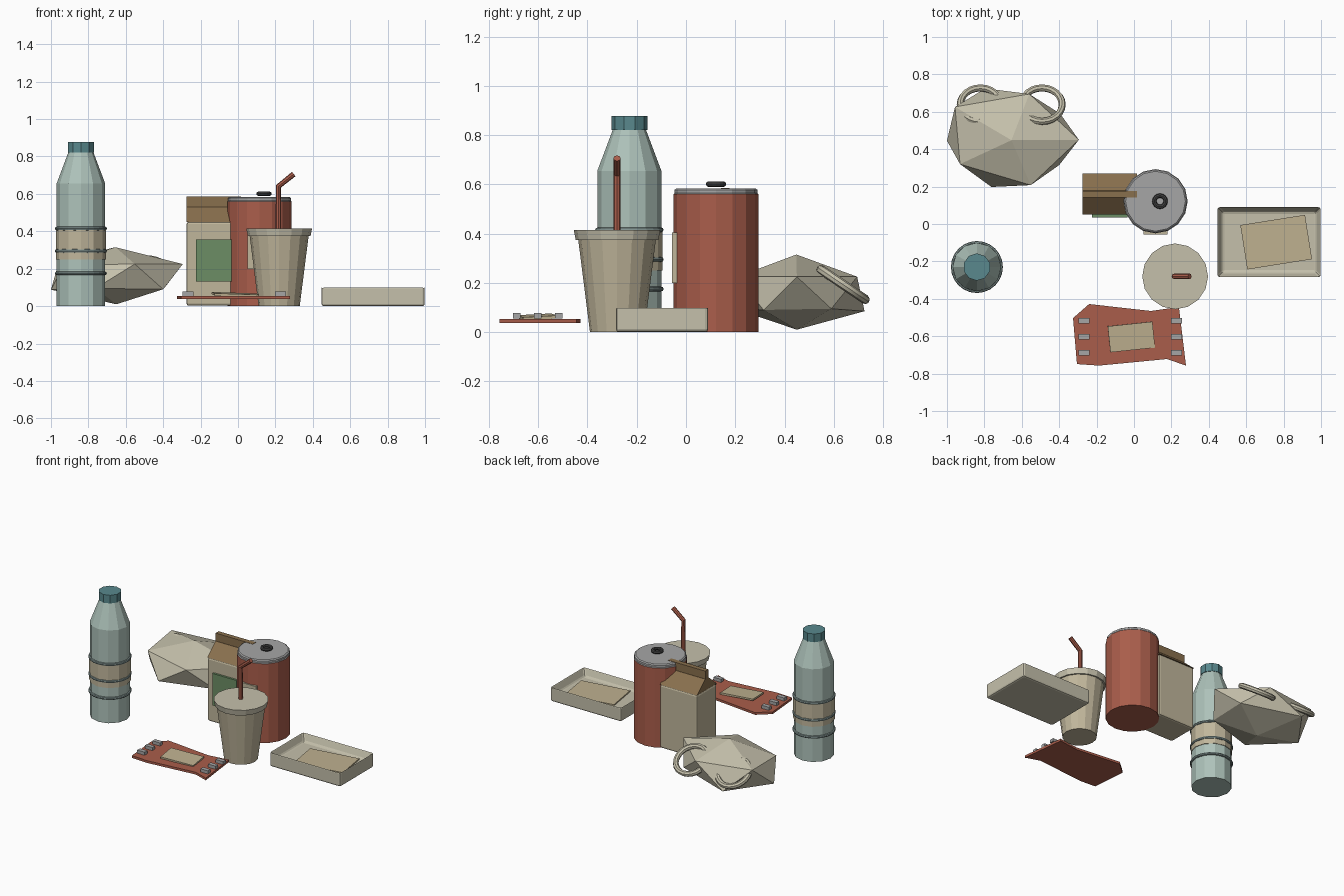
import bpy, bmesh
from math import sin, cos, pi, radians
from mathutils import Matrix, Vector

if "Cube" in bpy.data.objects:
    bpy.data.objects.remove(bpy.data.objects["Cube"])

COL = {"tan": (.53, .47, .33), "cream": (.56, .53, .41), "red": (.40, .11, .07),
       "glass": (.42, .54, .49), "teal": (.10, .25, .27), "brown": (.25, .16, .075),
       "green": (.15, .27, .13), "grey": (.38, .38, .38), "dark": (.06, .06, .06),
       "ring": (.22, .29, .28), "paper": (.52, .44, .28)}
MATS = {}
for n, c in COL.items():
    MATS[n] = bpy.data.materials.new(n)
    MATS[n].diffuse_color = (*c, 1)


def finish(name, bm, col, bevel=0):
    bmesh.ops.recalc_face_normals(bm, faces=bm.faces)
    me = bpy.data.meshes.new(name)
    bm.to_mesh(me)
    bm.free()
    ob = bpy.data.objects.new(name, me)
    bpy.context.collection.objects.link(ob)
    me.materials.append(MATS[col])
    if bevel:
        b = ob.modifiers.new("bevel", "BEVEL")
        b.width, b.segments = bevel, 2
    return ob


def box(name, loc, size, col, bevel=0, rot=(0, 0, 0)):
    bm = bmesh.new()
    bmesh.ops.create_cube(bm, size=1)
    bmesh.ops.scale(bm, vec=size, verts=bm.verts)
    ob = finish(name, bm, col, bevel)
    ob.location, ob.rotation_euler = loc, rot
    return ob


def lathe(name, x, y, profile, sides, col):
    """Capped turned solid from (radius, z) points."""
    bm = bmesh.new()
    rings = [[bm.verts.new((x + r * sin(2 * pi * i / sides), y + r * cos(2 * pi * i / sides), z))
              for i in range(sides)] for r, z in profile]
    for a, b in zip(rings, rings[1:]):
        for i in range(sides):
            j = (i + 1) % sides
            bm.faces.new((a[i], a[j], b[j], b[i]))
    bm.faces.new(rings[0])
    bm.faces.new(rings[-1])
    return finish(name, bm, col)


def torus(name, loc, R, r, col, rot=(0, 0, 0), seg=24, sides=8):
    bpy.ops.mesh.primitive_torus_add(location=loc, rotation=rot, major_radius=R, minor_radius=r,
                                     major_segments=seg, minor_segments=sides)
    ob = bpy.context.object
    ob.name = name
    ob.data.materials.append(MATS[col])
    return ob


def prism(name, pts, depth, col):
    """Extrude a closed outline of 3D points along a vector."""
    bm = bmesh.new()
    f = bm.faces.new([bm.verts.new(p) for p in pts])
    ex = bmesh.ops.extrude_face_region(bm, geom=[f], use_keep_orig=True)
    bmesh.ops.translate(bm, vec=depth, verts=[v for v in ex["geom"] if isinstance(v, bmesh.types.BMVert)])
    return finish(name, bm, col)


# Bottle
bx, by = -.84, -.23
lathe("bottle_body", bx, by, [(.13, 0), (.13, .655), (.068, .82)], 12, "glass")
lathe("bottle_cap", bx, by, [(.073, .82), (.073, .878)], 10, "teal")
lathe("bottle_label", bx, by, [(.134, .25), (.134, .41)], 12, "tan")
for i, z in enumerate((.175, .295, .415)):
    torus(f"bottle_ring_{i}", (bx, by, z), .129, .01, "ring")

# Crumpled bag: slightly irregular low-poly hull
bag = [(-.655, .448, .315), (-.65, .45, .01),
       (-.295, .45, .225), (-.552, .208, .225), (-.93, .32, .22), (-.957, .626, .24), (-.56, .695, .225),
       (-.40, .315, .09), (-.762, .198, .095), (-1.0, .445, .088), (-.795, .725, .085), (-.395, .59, .095)]
bm = bmesh.new()
for p in bag:
    bm.verts.new(p)
bmesh.ops.convex_hull(bm, input=bm.verts)
finish("bag_body", bm, "cream")
for side, x in (("left", -.821), ("right", -.492)):
    ob = torus(f"bag_handle_{side}", (x, .638, .193), .108, .019, "cream", (radians(-34), 0, 0))
    bpy.ops.object.shade_smooth_by_angle()

# Carton with gable top
cx, cy = -.13, .16
box("carton_body", (cx, cy, .226), (.29, .22, .448), "tan", .012)
prism("carton_gable", [(-.275, .05, .45), (-.275, .27, .45), (-.275, .178, .53), (-.275, .142, .53)],
      (.29, 0, 0), "brown")
box("carton_ridge", (cx, cy, .553), (.29, .034, .066), "brown")
box("carton_panel", (cx, .045, .243), (.19, .02, .225), "green")

# Drink can
kx, ky = .115, .122
lathe("can_body", kx, ky, [(.172, 0), (.172, .56)], 16, "red")
lathe("can_lid", kx, ky, [(.172, .56), (.168, .565), (.168, .578), (.16, .584)], 16, "grey")
torus("can_tab", (.139, ky, .601), .03, .0115, "dark", seg=16)
box("can_label", (kx, -.046, .302), (.13, .02, .205), "tan")

# Cup with lid and bent straw
ux, uy = .22, -.28
lathe("cup_body", ux, uy, [(.11, 0), (.158, .378)], 16, "tan")
lathe("cup_lid", ux, uy, [(.168, .375), (.176, .415)], 16, "cream")
bm = bmesh.new()
rings = []
for px, pz, ang in ((.216, .40, 0), (.216, .64, 25), (.298, .706, 51)):
    m = Matrix.Translation((px, uy, pz)) @ Matrix.Rotation(radians(ang), 4, 'Y')
    rings.append([bm.verts.new(m @ Vector((.015 * cos(i * pi / 4), .015 * sin(i * pi / 4), 0)))
                  for i in range(8)])
for a, b in zip(rings, rings[1:]):
    for i in range(8):
        bm.faces.new((a[i], a[i - 1], b[i - 1], b[i]))
bm.faces.new(rings[0])
bm.faces.new(rings[-1])
finish("straw", bm, "red")

# Food tray: box with inset, sunken floor
bm = bmesh.new()
bmesh.ops.create_cube(bm, size=1)
bmesh.ops.scale(bm, vec=(.552, .374, .105), verts=bm.verts)
top = max(bm.faces, key=lambda f: f.calc_center_median().z)
bmesh.ops.inset_region(bm, faces=[top], thickness=.035)
bmesh.ops.translate(bm, vec=(0, 0, -.06), verts=top.verts)
tray = finish("tray", bm, "cream", .012)
tray.location = (.722, -.097, .0525)
box("tray_paper", (.76, -.097, .049), (.35, .24, .01), "paper", 0, (0, 0, radians(9)))

# Torn wrapper
outline = [(-.326, -.503), (-.24, -.428), (.09, -.465), (.24, -.444),
           (.278, -.757), (.176, -.722), (-.187, -.757), (-.305, -.749)]
prism("wrapper_sheet", [(x, y, .037) for x, y in outline], (0, 0, .016), "red")
box("wrapper_label", (-.014, -.604, .062), (.24, .14, .012), "paper", 0, (radians(3), radians(2), radians(6)))
for i, x in enumerate((-.267, .227)):
    for j, y in enumerate((-.517, -.602, -.688)):
        box(f"wrapper_crimp_{i}_{j}", (x, y, .066), (.058, .03, .022), "grey")

for m in bpy.data.materials:
    if m.users and not m.is_grease_pencil:
        m.use_nodes = True
        m.node_tree.nodes["Principled BSDF"].inputs["Base Color"].default_value = m.diffuse_color
